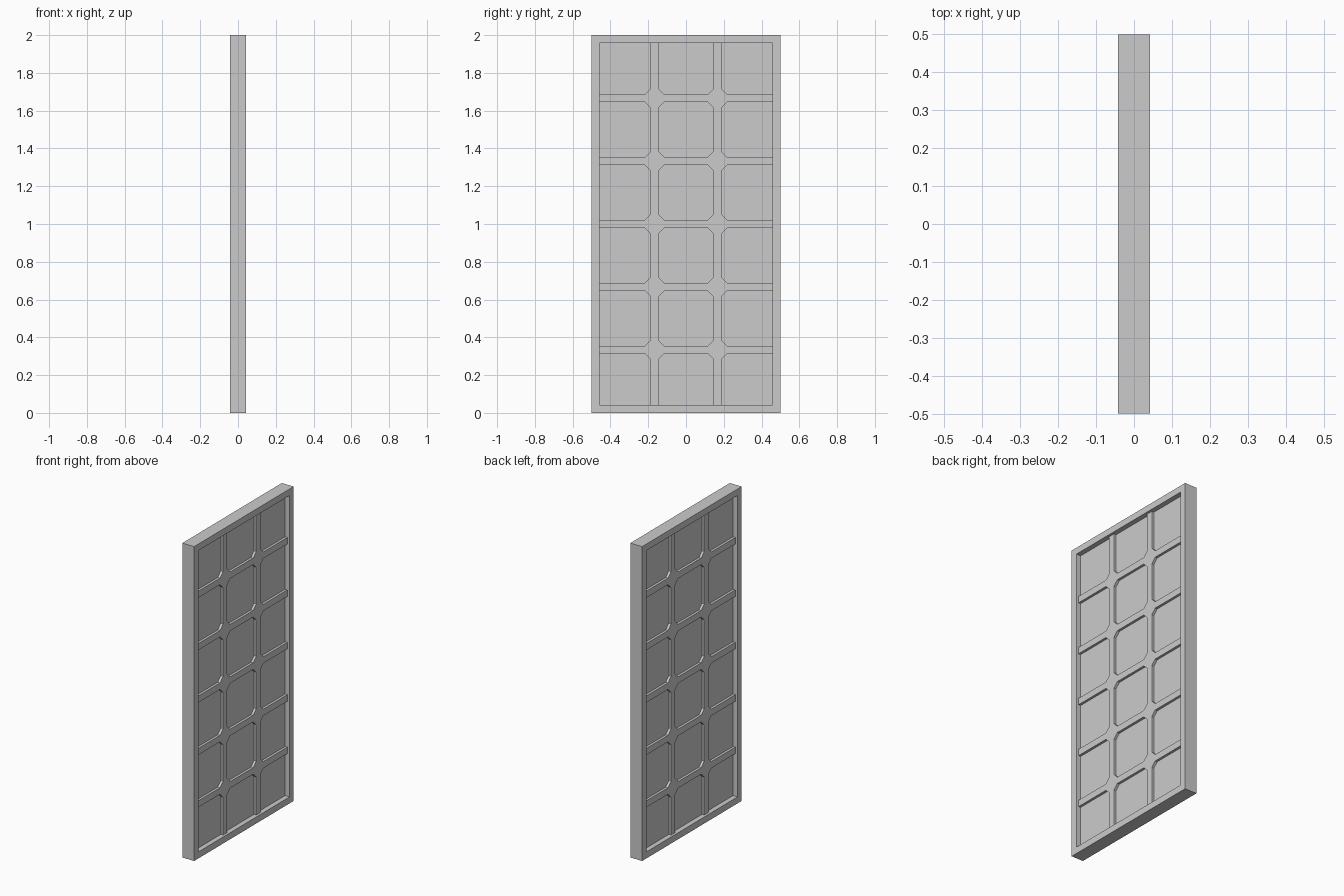
import bpy, bmesh

if "Cube" in bpy.data.objects:
    bpy.data.objects.remove(bpy.data.objects["Cube"])

U = 1 / 24            # frame width, bar width and half the door depth
HALF_W, HEIGHT = 0.5, 2.0
IN_Y, Z0, Z1 = HALF_W - U, U, HEIGHT - U
COLS = [-1 / 6, 1 / 6]
ROWS = [i / 3 for i in range(1, 6)]
W, A = U / 2, U / 2 + 0.03   # bar half width, junction arm length


def sheet(name, polys, depth):
    """Weld flat (y, z) polygons and thicken them evenly about x = 0."""
    bm = bmesh.new()
    for poly in polys:
        bm.faces.new([bm.verts.new((0, y, z)) for y, z in poly])
    bmesh.ops.remove_doubles(bm, verts=bm.verts, dist=1e-5)
    bmesh.ops.recalc_face_normals(bm, faces=bm.faces)
    mesh = bpy.data.meshes.new(name)
    bm.to_mesh(mesh)
    bm.free()
    obj = bpy.data.objects.new(name, mesh)
    bpy.context.collection.objects.link(obj)
    mod = obj.modifiers.new("thickness", 'SOLIDIFY')
    mod.thickness = depth
    mod.offset = 0
    return obj


def rect(y0, y1, z0, z1):
    return [(y0, z0), (y1, z0), (y1, z1), (y0, z1)]


# outer frame: four mitred rails
outer = rect(-HALF_W, HALF_W, 0, HEIGHT)
inner = rect(-IN_Y, IN_Y, Z0, Z1)
sheet("outer_frame", [[outer[i], outer[(i + 1) % 4], inner[(i + 1) % 4], inner[i]]
                      for i in range(4)], 2 * U)

# infill panel in the middle of the depth
sheet("panel", [inner], U / 2)

# lattice: chamfered junctions linked by straight bars
polys = []
octagon = [(A, -W), (A, W), (W, A), (-W, A), (-A, W), (-A, -W), (-W, -A), (W, -A)]
for y in COLS:
    for z in ROWS:
        polys.append([(y + dy, z + dz) for dy, dz in octagon])


def spans(lo, centres, hi):
    starts = [lo] + [c + A for c in centres]
    ends = [c - A for c in centres] + [hi]
    return list(zip(starts, ends))


for z in ROWS:
    polys += [rect(a, b, z - W, z + W) for a, b in spans(-IN_Y, COLS, IN_Y)]
for y in COLS:
    polys += [rect(y - W, y + W, a, b) for a, b in spans(Z0, ROWS, Z1)]
sheet("lattice_bars", polys, 0.052)
